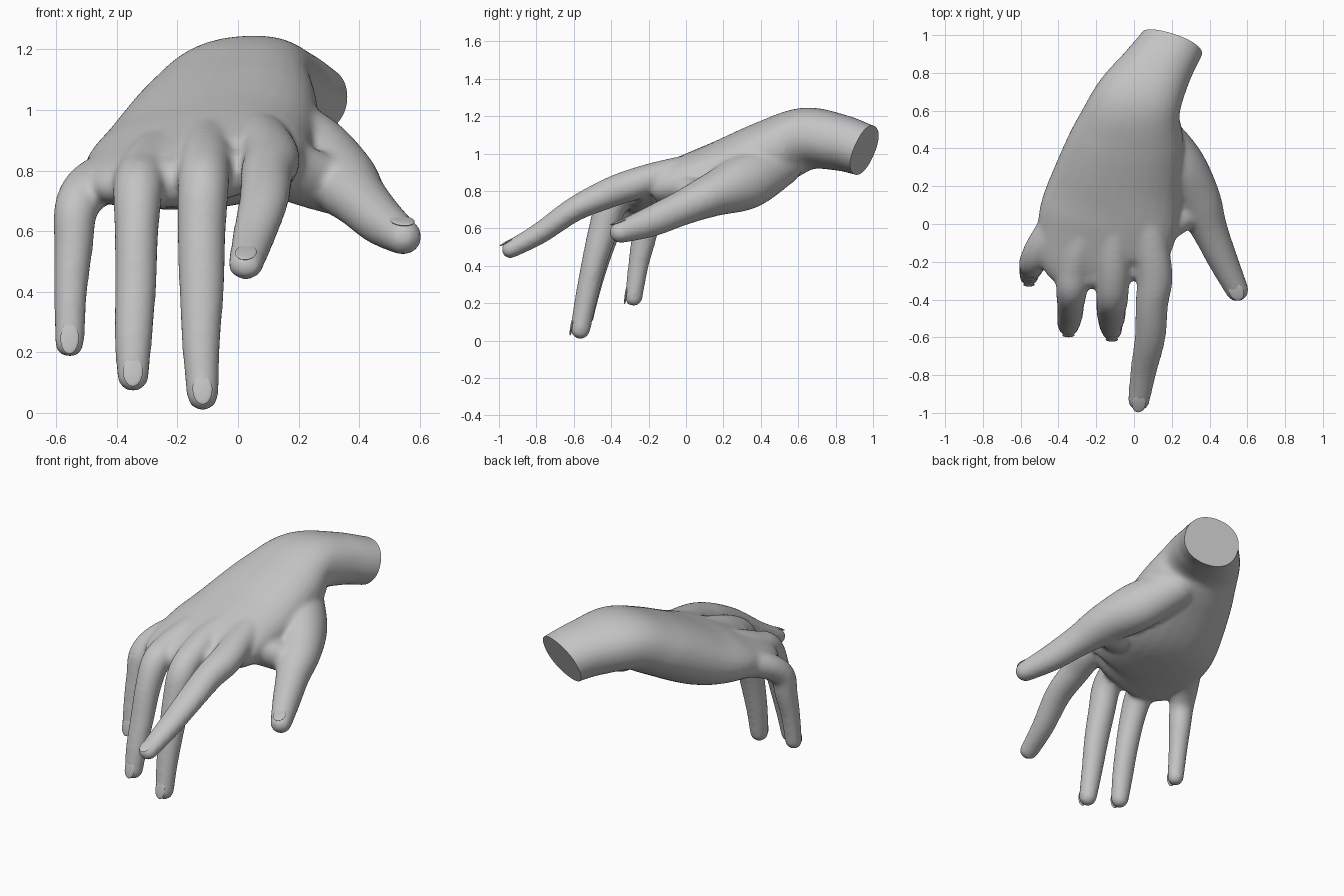
import bpy, bmesh, math
from mathutils import Vector, Matrix

cube = bpy.data.objects.get("Cube")
if cube:
    bpy.data.objects.remove(cube, do_unlink=True)

skin = bpy.data.materials.new("plain_grey")
skin.use_nodes = True
GREY = (0.55, 0.55, 0.55, 1)
skin.diffuse_color = GREY
skin.node_tree.nodes["Principled BSDF"].inputs["Base Color"].default_value = GREY

SIDES = 28
STEPS = 6
body = bmesh.new()


def spline(a, b, c, d, t):
    """Catmull-Rom blend of four section tuples."""
    return [0.5 * (2 * q + (r - p) * t + (2 * p - 5 * q + 4 * r - s) * t * t
                   + (3 * q - p - 3 * r + s) * t ** 3)
            for p, q, r, s in zip(a, b, c, d)]


def frame(tangent, roll=0.0):
    """Across and dorsal directions of a section."""
    across = Vector((1, 0, 0))
    across = (across - tangent * across.dot(tangent)).normalized()
    across = Matrix.Rotation(roll, 3, tangent) @ across
    return across, tangent.cross(across).normalized()


def limb(points, roll=0.0, power=2.0):
    """Loft rounded sections (x, y, z, half width, half thickness) along a path."""
    pts = [points[0]] + points + [points[-1]]
    rows = [spline(*pts[i:i + 4], k / STEPS)
            for i in range(len(points) - 1) for k in range(STEPS)]
    rows.append(list(points[-1]))
    centres = [Vector(r[:3]) for r in rows]
    n = len(rows)
    tangents = [(centres[min(i + 1, n - 1)] - centres[max(i - 1, 0)]).normalized()
                for i in range(n)]
    sections = [(centres[i], tangents[i], rows[i][3], rows[i][4]) for i in range(n)]
    # Domed ends
    for index, sign in ((0, -1), (n - 1, 1)):
        c, t, w, h = sections[index]
        dome = []
        for k in range(1, 7):
            a = math.radians(14 * k)
            dome.append((c + t * sign * min(w, h) * math.sin(a), t,
                         w * math.cos(a), h * math.cos(a)))
        sections = sections + dome if sign > 0 else sections
        if sign < 0:
            start = dome[::-1]
    sections = start + sections
    rings = []
    for c, t, w, h in sections:
        across, dorsal = frame(t, roll)
        ring = []
        for k in range(SIDES):
            a = math.tau * k / SIDES
            u = math.copysign(abs(math.cos(a)) ** (2 / power), math.cos(a))
            v = math.copysign(abs(math.sin(a)) ** (2 / power), math.sin(a))
            ring.append(body.verts.new(c + across * w * u + dorsal * h * v))
        rings.append(ring)
    for low, high in zip(rings, rings[1:]):
        for k in range(SIDES):
            j = (k + 1) % SIDES
            body.faces.new((low[k], low[j], high[j], high[k]))
    body.faces.new(rings[0][::-1])
    body.faces.new(rings[-1])
    return centres[-1], tangents[-1], rows[-1][3], rows[-1][4]


def nail(name, tip):
    """Thin rounded plate sunk into the back of a fingertip."""
    c, t, w, h = tip
    across, dorsal = frame(t)
    spot = c + dorsal * h * 0.9 - t * 0.01
    basis = Matrix((across, t, dorsal)).transposed().to_4x4()
    bm = bmesh.new()
    bmesh.ops.create_uvsphere(
        bm, u_segments=20, v_segments=12, radius=1,
        matrix=Matrix.Translation(spot) @ basis @ Matrix.Diagonal((w * 0.62, 0.052, h * 0.13, 1)))
    return make_object(name, bm)


def make_object(name, bm):
    bmesh.ops.recalc_face_normals(bm, faces=bm.faces)
    mesh = bpy.data.meshes.new(name)
    bm.to_mesh(mesh)
    bm.free()
    mesh.materials.append(skin)
    obj = bpy.data.objects.new(name, mesh)
    bpy.context.collection.objects.link(obj)
    return obj


# Forearm stump, wrist and palm
limb([(0.27, 1.10, 0.97, 0.165, 0.135), (0.20, 0.95, 1.02, 0.17, 0.14),
      (0.12, 0.82, 1.06, 0.19, 0.15), (0.02, 0.64, 1.08, 0.24, 0.165),
      (-0.03, 0.45, 1.0, 0.30, 0.18), (-0.09, 0.2, 0.88, 0.35, 0.185),
      (-0.14, 0, 0.825, 0.37, 0.155), (-0.17, -0.16, 0.79, 0.34, 0.115),
      (-0.16, -0.25, 0.77, 0.28, 0.085)], roll=0.1, power=2.2)

# Fingers, each starting inside the back of the hand
index_tip = limb([(0.04, 0.2, 0.95, 0.09, 0.08), (0.09, -0.1, 0.89, 0.09, 0.08),
                  (0.11, -0.28, 0.835, 0.095, 0.085), (0.095, -0.42, 0.785, 0.087, 0.08),
                  (0.085, -0.6, 0.7, 0.082, 0.066), (0.05, -0.78, 0.575, 0.07, 0.058),
                  (0.025, -0.94, 0.487, 0.058, 0.048)])
middle_tip = limb([(-0.06, 0.2, 0.95, 0.08, 0.08), (-0.1, -0.1, 0.88, 0.085, 0.08),
                   (-0.11, -0.28, 0.82, 0.087, 0.08), (-0.115, -0.39, 0.74, 0.085, 0.085),
                   (-0.12, -0.44, 0.6, 0.08, 0.08), (-0.12, -0.49, 0.42, 0.075, 0.068),
                   (-0.122, -0.535, 0.22, 0.063, 0.06), (-0.117, -0.565, 0.06, 0.053, 0.054)])
ring_tip = limb([(-0.17, 0.2, 0.92, 0.08, 0.08), (-0.27, -0.08, 0.85, 0.085, 0.08),
                 (-0.315, -0.24, 0.79, 0.087, 0.08), (-0.33, -0.35, 0.735, 0.083, 0.082),
                 (-0.335, -0.42, 0.6, 0.073, 0.077), (-0.338, -0.475, 0.42, 0.069, 0.064),
                 (-0.345, -0.52, 0.25, 0.063, 0.058), (-0.347, -0.545, 0.12, 0.053, 0.051)])
little_tip = limb([(-0.25, 0.25, 0.9, 0.08, 0.08), (-0.4, 0.02, 0.8, 0.085, 0.08),
                   (-0.49, -0.12, 0.745, 0.083, 0.077), (-0.535, -0.2, 0.67, 0.073, 0.072),
                   (-0.543, -0.225, 0.55, 0.065, 0.067), (-0.553, -0.255, 0.4, 0.056, 0.055),
                   (-0.556, -0.28, 0.23, 0.049, 0.048)])

# Thumb with its fleshy base, and the web towards the index finger
thumb_tip = limb([(0.1, 0.5, 0.94, 0.12, 0.12), (0.23, 0.32, 0.85, 0.14, 0.15),
                  (0.33, 0.13, 0.775, 0.13, 0.115), (0.4, -0.03, 0.705, 0.097, 0.093),
                  (0.47, -0.19, 0.635, 0.08, 0.082), (0.546, -0.35, 0.58, 0.062, 0.06)])
limb([(0.1, -0.02, 0.82, 0.12, 0.09), (0.22, 0.05, 0.78, 0.11, 0.09),
      (0.33, 0.1, 0.74, 0.1, 0.08)])

# Fuse the parts into one soft skin
rough = make_object("rough_hand", body)
remesh = rough.modifiers.new("fuse", 'REMESH')
remesh.mode = 'VOXEL'
remesh.voxel_size = 0.013
soften = rough.modifiers.new("soften", 'SMOOTH')
soften.factor = 0.5
soften.iterations = 12
graph = bpy.context.evaluated_depsgraph_get()
fused = bpy.data.meshes.new_from_object(rough.evaluated_get(graph))
bm = bmesh.new()
bm.from_mesh(fused)
bpy.data.objects.remove(rough, do_unlink=True)

# Flat slanted cut across the forearm
cut = bmesh.ops.bisect_plane(
    bm, geom=bm.verts[:] + bm.edges[:] + bm.faces[:], plane_co=(0.2, 0.95, 1.01),
    plane_no=Vector((0.33, 0.87, -0.38)).normalized(), clear_outer=True)
rim = [e for e in cut["geom_cut"] if isinstance(e, bmesh.types.BMEdge)]
bmesh.ops.holes_fill(bm, edges=rim, sides=0)
hand = make_object("hand", bm)

parts = [hand]
for label, tip in (("index", index_tip), ("middle", middle_tip), ("ring", ring_tip),
                   ("little", little_tip), ("thumb", thumb_tip)):
    parts.append(nail(label + "_nail", tip))

bpy.ops.object.select_all(action='DESELECT')
for obj in parts:
    obj.select_set(True)
bpy.context.view_layer.objects.active = hand
bpy.ops.object.shade_smooth_by_angle(angle=math.radians(40))
